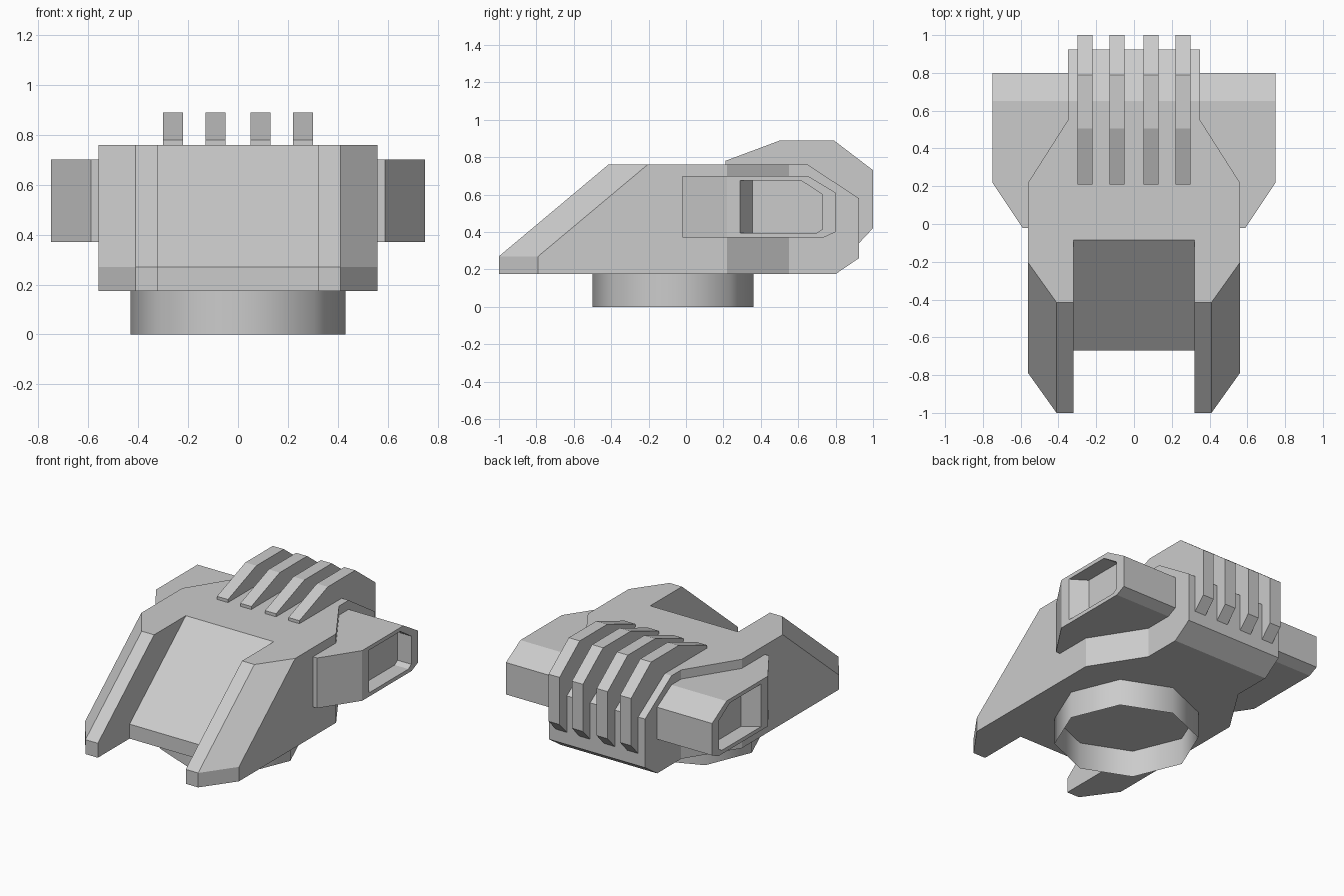
import bpy, bmesh
from math import pi

if "Cube" in bpy.data.objects:
    bpy.data.objects.remove(bpy.data.objects["Cube"])


def loft(name, loops):
    """Skin equal-length point loops in order and cap both ends."""
    bm = bmesh.new()
    rings = [[bm.verts.new(p) for p in loop] for loop in loops]
    n = len(rings[0])
    for a, b in zip(rings, rings[1:]):
        for i in range(n):
            j = (i + 1) % n
            bm.faces.new((a[i], a[j], b[j], b[i]))
    bm.faces.new(rings[0])
    bm.faces.new(rings[-1])
    bmesh.ops.recalc_face_normals(bm, faces=bm.faces)
    mesh = bpy.data.meshes.new(name)
    bm.to_mesh(mesh)
    bm.free()
    ob = bpy.data.objects.new(name, mesh)
    bpy.context.collection.objects.link(ob)
    return ob


def mirror_x(ob):
    ob.modifiers.new("mirror", 'MIRROR').use_mirror_merge = False


# Hull: horizontal outlines whose front edge slides back with height
def hull_outline(z, back):
    s = max(0, z - 0.27) / 0.49 * 0.585
    right = [(0.32, -0.67 + s), (0.32, -1 + s), (0.41, -1 + s), (0.56, -0.79 + s),
             (0.56, 0.22), (0.35, 0.55), (0.35, back)]
    left = [(-x, y) for x, y in reversed(right)]
    return [(x, y, z) for x, y in right + left]


loft("hull", [hull_outline(z, b) for z, b in
              ((0.175, 0.80), (0.26, 0.925), (0.27, 0.925), (0.58, 0.925), (0.76, 0.65))])


# Side pods: side profile lofted outwards, then inset and sunk for the recess
def pod_loop(x, front):
    return [(x, y, z) for y, z in ((front, 0.37), (0.735, 0.37), (0.80, 0.40),
                                   (0.80, 0.61), (0.65, 0.70), (front, 0.70))]


def recess_loop(x, front):
    return [(x, y, z) for y, z in ((front, 0.395), (0.70, 0.395), (0.73, 0.415),
                                   (0.73, 0.60), (0.615, 0.675), (front, 0.675))]


mirror_x(loft("side_pod", [pod_loop(0.30, -0.02), pod_loop(0.59, -0.02), pod_loop(0.75, 0.22),
                           recess_loop(0.75, 0.29), recess_loop(0.65, 0.355)]))

# Four cooling fins wrapping over the rear
fin = [(0.21, 0.75), (0.21, 0.78), (0.505, 0.89), (0.79, 0.89), (1.0, 0.73),
       (1.0, 0.42), (0.925, 0.34), (0.85, 0.34)]
for i, cx in enumerate((0.09, 0.26)):
    mirror_x(loft(f"cooling_fin_{i + 1}",
                  [[(cx + dx, y, z) for y, z in fin] for dx in (-0.04, 0.04)]))

# Open turning ring under the hull
bpy.ops.mesh.primitive_cylinder_add(vertices=8, radius=0.43, depth=0.175,
                                    end_fill_type='NOTHING', location=(0, -0.07, 0.0875))
base = bpy.context.object
base.name = "base_ring"
bpy.ops.object.shade_smooth_by_angle(angle=pi / 3)
